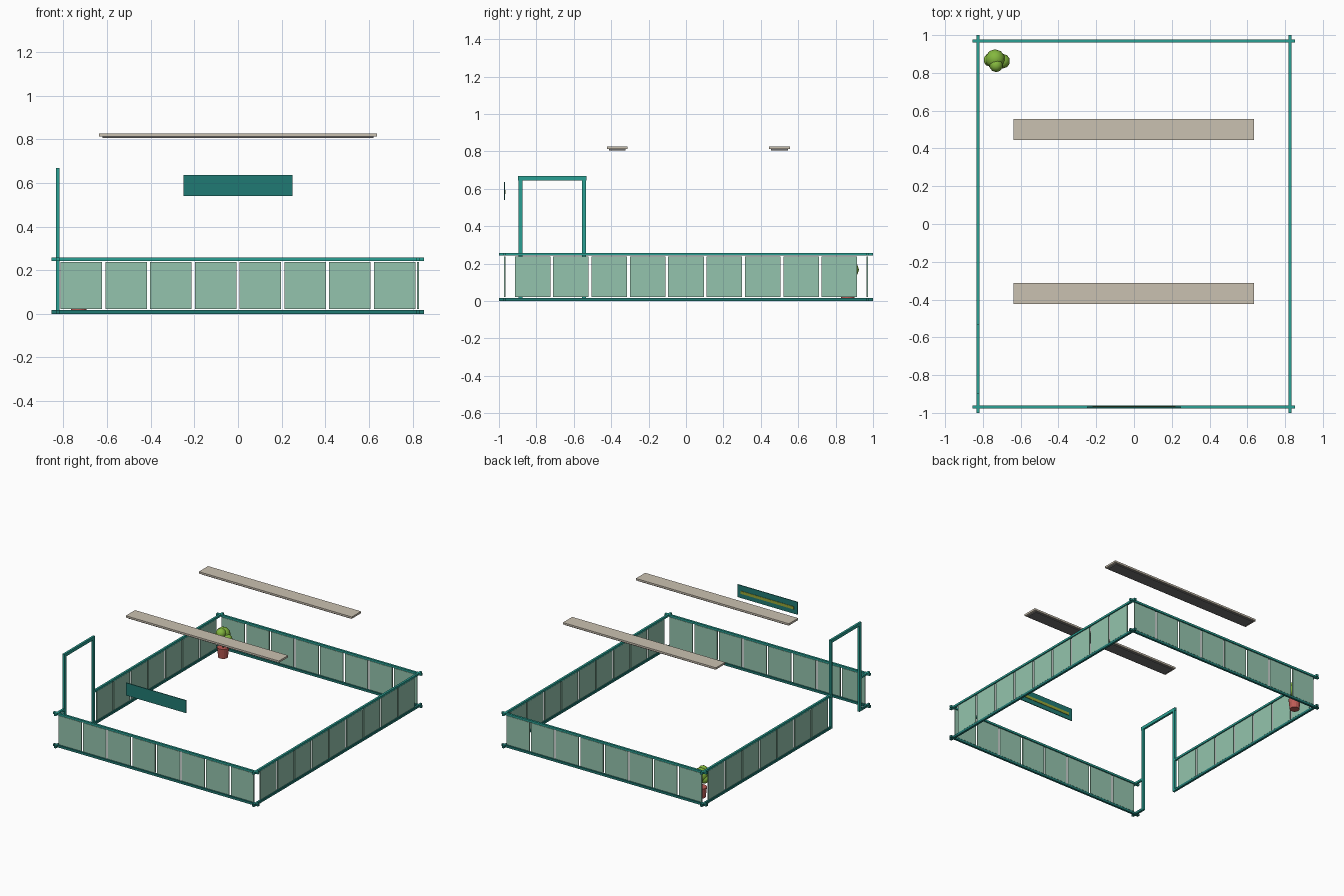
import bpy, bmesh, math
from mathutils import Matrix, Vector

if "Cube" in bpy.data.objects:
    bpy.data.objects.remove(bpy.data.objects["Cube"])


def material(name, r, g, b):
    """Flat colour from 0-255 sRGB values."""
    m = bpy.data.materials.new(name)
    m.diffuse_color = [((c / 255 + 0.055) / 1.055) ** 2.4 for c in (r, g, b)] + [1]
    m.use_nodes = True
    m.node_tree.nodes["Principled BSDF"].inputs["Base Color"].default_value = m.diffuse_color
    return m


TEAL = material("teal", 42, 160, 147)
DARK = material("dark teal", 32, 122, 115)
GLASS = material("pale green glass", 148, 196, 173)
BEIGE = material("beige", 202, 193, 177)
GREY = material("grey", 112, 112, 112)
LIME = material("lime stripe", 150, 165, 55)
LEAF = material("leaf green", 132, 184, 62)
POT = material("terracotta", 190, 92, 86)
BARK = material("bark brown", 95, 70, 50)


def finish(name, bm, mat, smooth=False):
    me = bpy.data.meshes.new(name)
    bm.to_mesh(me)
    bm.free()
    me.materials.append(mat)
    for p in me.polygons:
        p.use_smooth = smooth
    ob = bpy.data.objects.new(name, me)
    bpy.context.collection.objects.link(ob)
    return ob


def boxes(name, mat, spans):
    """One object from boxes given as (x0, x1, y0, y1, z0, z1)."""
    bm = bmesh.new()
    for x0, x1, y0, y1, z0, z1 in spans:
        mid = Vector((x0 + x1, y0 + y1, z0 + z1)) / 2
        size = Matrix.Diagonal((x1 - x0, y1 - y0, z1 - z0, 1))
        bmesh.ops.create_cube(bm, size=1, matrix=Matrix.Translation(mid) @ size)
    return finish(name, bm, mat)


X, Y = 0.825, 0.97          # wall centre lines
R = 0.008                   # half rail width
T = 0.004                   # half glass thickness
PITCH, PANE = 0.205, 0.19   # pane spacing and width
GATE0, GATE1 = -0.895, -0.535

# Rails: the left wall is interrupted by the gate
for name, mat, z0, z1 in (("bottom_rail", DARK, 0.0, 0.017),
                          ("top_rail", TEAL, 0.242, 0.257)):
    boxes(name, mat, [
        (-0.855, 0.852, -Y - R, -Y + R, z0, z1),
        (-0.855, 0.852, Y - R, Y + R, z0, z1),
        (X - R, X + R, -1, 1, z0, z1),
        (-X - R, -X + R, -1, GATE0, z0, z1),
        (-X - R, -X + R, GATE1, 1, z0, z1)])

# Glass panes, evenly spaced
for name, y in (("front_glass", -Y), ("back_glass", Y)):
    boxes(name, GLASS, [
        (cx - PANE / 2, cx + PANE / 2, y - T, y + T, 0.021, 0.238)
        for cx in [(i - 3.5) * PITCH for i in range(8)]])
for name, x, first in (("right_glass", X, 0), ("left_glass", -X, 2)):
    boxes(name, GLASS, [
        (x - T, x + T, cy - PANE / 2, cy + PANE / 2, 0.021, 0.238)
        for cy in [(i - 4) * PITCH for i in range(first, 9)]])

# Gate frame
boxes("gate_frame", TEAL, [
    (-X - R, -X + R, GATE0, GATE0 + 0.02, 0, 0.645),
    (-X - R, -X + R, GATE1 - 0.02, GATE1, 0, 0.645),
    (-X - R, -X + R, GATE0 - 0.003, GATE1 + 0.003, 0.645, 0.668)])

# Hanging sign with a stripe on its inner face
boxes("sign_board", DARK, [(-0.25, 0.25, -0.973, -0.967, 0.54, 0.635)])
boxes("sign_stripe", LIME, [(-0.22, 0.22, -0.967, -0.964, 0.573, 0.594)])

# Ceiling lamps
for i, y in enumerate((-0.368, 0.5)):
    boxes(f"lamp_casing_{i}", BEIGE, [(-0.638, 0.636, y - 0.055, y + 0.055, 0.812, 0.826)])
    boxes(f"lamp_underside_{i}", GREY, [(-0.622, 0.62, y - 0.045, y + 0.045, 0.805, 0.812)])


# Potted tree
def cone(name, mat, r0, r1, z0, z1):
    bm = bmesh.new()
    bmesh.ops.create_cone(bm, cap_ends=True, segments=16, radius1=r0, radius2=r1, depth=z1 - z0,
                          matrix=Matrix.Translation((-0.73, 0.865, (z0 + z1) / 2)))
    return finish(name, bm, mat)


cone("plant_pot", POT, 0.034, 0.042, 0.0, 0.075)
cone("plant_trunk", BARK, 0.008, 0.008, 0.075, 0.14)
bm = bmesh.new()
for x, y, z, r in ((-0.735, 0.873, 0.168, 0.052), (-0.695, 0.862, 0.142, 0.039),
                   (-0.73, 0.84, 0.188, 0.036), (-0.762, 0.868, 0.145, 0.035)):
    bmesh.ops.create_icosphere(bm, subdivisions=2, radius=r,
                               matrix=Matrix.Translation((x, y, z)))
finish("plant_foliage", bm, LEAF, smooth=True)
